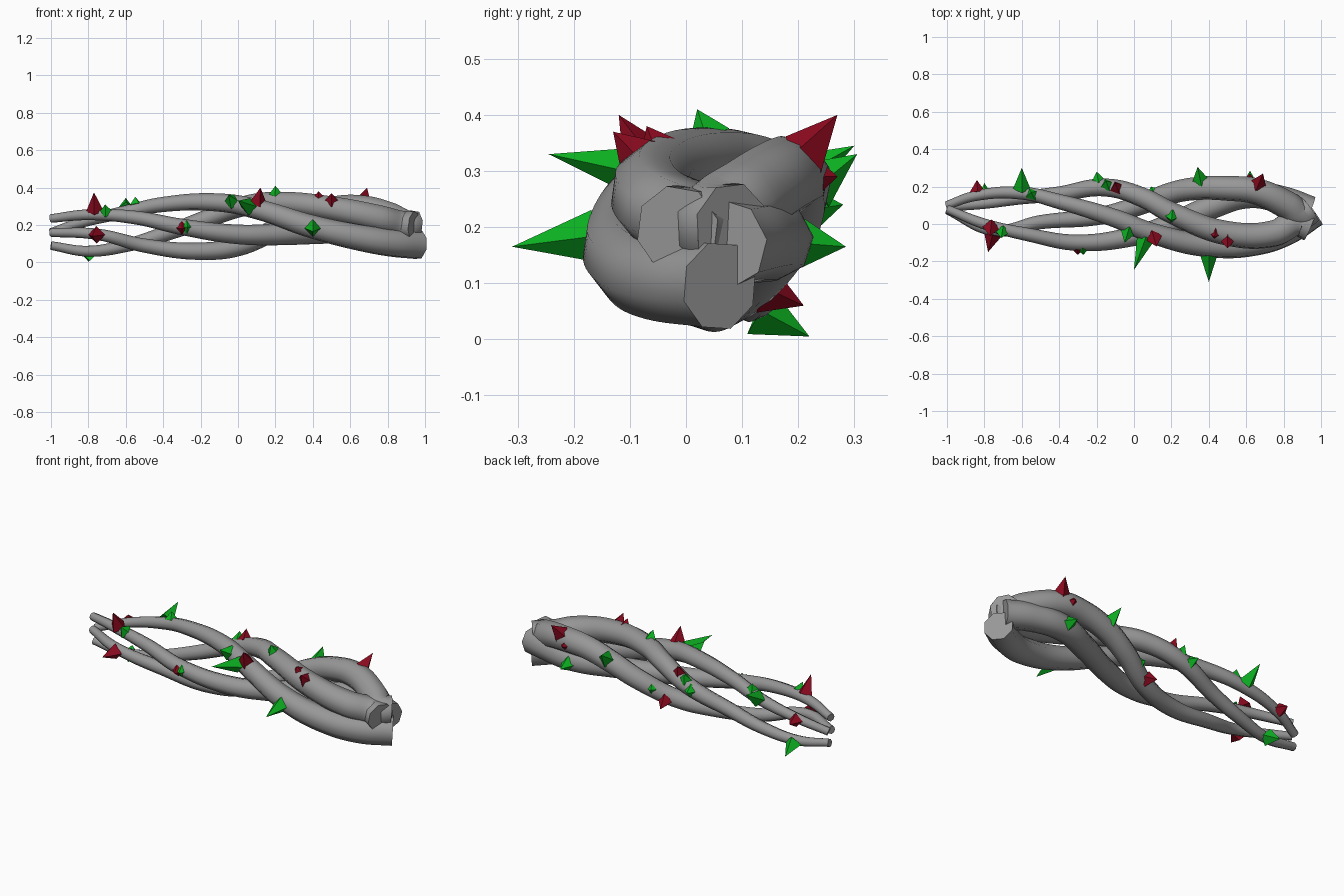
import bpy, bmesh, math
from mathutils import Vector, Matrix

cube = bpy.data.objects.get("Cube")
if cube:
    bpy.data.objects.remove(cube, do_unlink=True)


def material(name, rgb):
    m = bpy.data.materials.new(name)
    m.use_nodes = True
    m.diffuse_color = (*rgb, 1)
    m.node_tree.nodes["Principled BSDF"].inputs["Base Color"].default_value = (*rgb, 1)
    return m


GREY = material("grey_bark", (0.31, 0.31, 0.31))
GREEN = material("green_thorn", (0.004, 0.46, 0.016))
RED = material("dark_red_thorn", (0.27, 0.003, 0.014))


def thickness(x):
    return 0.023 + 0.0295 * (x + 1)


def make_vine(name, path):
    """Tapered tube along a smooth path, turned into a mesh."""
    cu = bpy.data.curves.new(name, "CURVE")
    cu.dimensions = "3D"
    cu.bevel_depth = 1
    cu.bevel_resolution = 2
    cu.resolution_u = 8
    cu.use_fill_caps = True
    sp = cu.splines.new("BEZIER")
    sp.bezier_points.add(len(path) - 1)
    for bp, co in zip(sp.bezier_points, path):
        bp.co = co
        bp.radius = thickness(co[0])
        bp.handle_left_type = bp.handle_right_type = "AUTO"
    cu.materials.append(GREY)
    ob = bpy.data.objects.new(name, cu)
    bpy.context.collection.objects.link(ob)
    bpy.ops.object.select_all(action="DESELECT")
    ob.select_set(True)
    bpy.context.view_layer.objects.active = ob
    bpy.ops.object.convert(target="MESH")
    bpy.ops.object.shade_smooth_by_angle(angle=math.radians(50))


def on_path(path, p):
    """Nearest point to p on the vine's centre line."""
    best = None
    for a, b in zip(path, path[1:]):
        a, b = Vector(a), Vector(b)
        t = max(0, min(1, (p - a).dot(b - a) / (b - a).length_squared))
        q = a.lerp(b, t)
        if best is None or (q - p).length < (best - p).length:
            best = q
    return best


def make_thorn(name, path, tip, mat):
    """Four-sided spike from the vine's surface to the tip."""
    tip = Vector(tip)
    centre = on_path(path, tip)
    d = (tip - centre).normalized()
    base = centre + d * thickness(centre.x) * 0.75
    length = (tip - base).length
    turn = d.to_track_quat("Z", "Y").to_matrix().to_4x4()
    bm = bmesh.new()
    bmesh.ops.create_cone(bm, cap_ends=True, segments=4, depth=length,
                          radius1=min(0.047, 0.03 + 0.18 * length), radius2=0,
                          matrix=Matrix.Translation((base + tip) / 2) @ turn)
    bmesh.ops.remove_doubles(bm, verts=bm.verts, dist=1e-5)
    me = bpy.data.meshes.new(name)
    bm.to_mesh(me)
    bm.free()
    me.materials.append(mat)
    bpy.context.collection.objects.link(bpy.data.objects.new(name, me))


# Four vines winding about each other, their thick ends kinked outward
front_vine = [(-1, .10, .16), (-.85, .15, .21), (-.6, .165, .27), (-.4, .12, .31), (-.1, .03, .32),
              (.1, -.05, .285), (.4, -.115, .19), (.65, -.1, .132), (.82, -.04, .105), (.965, .06, .095)]
low_vine = [(-1, .08, .235), (-.8, 0, .255), (-.55, -.06, .24), (-.3, -.1, .19), (0, -.065, .15),
            (.2, .0, .15), (.4, .085, .162), (.62, .155, .175), (.8, .125, .18), (.94, .07, .17)]
back_vine = [(-1, .075, .16), (-.75, -.035, .15), (-.5, .01, .09), (-.2, .04, .06), (0, .09, .085),
             (.2, .165, .175), (.34, .19, .24), (.5, .19, .285), (.65, .175, .29), (.82, .1, .245),
             (.9, .05, .205), (.94, .08, .2)]
top_vine = [(-1, .09, .09), (-.8, .11, .06), (-.6, .14, .09), (-.4, .16, .15), (-.15, .195, .24),
            (.05, .14, .305), (.2, .06, .32), (.5, -.05, .288), (.75, -.05, .235), (.88, .01, .2),
            (.94, -.015, .195)]

vines = {"front_vine": front_vine, "low_vine": low_vine, "back_vine": back_vine, "top_vine": top_vine}
for name, path in vines.items():
    make_vine(name, path)

# Thorn tips on each vine
green = {
    "front_vine": [(-.6, .3, .345), (-.55, .17, .35), (-.05, -.1, .36), (0, -.245, .33), (.4, -.31, .165)],
    "low_vine": [(-.71, -.075, .31), (-.27, -.165, .19), (.62, .285, .165)],
    "back_vine": [(.34, .305, .33), (.09, .2, .15)],
    "top_vine": [(-.8, .22, .005), (-.2, .28, .24), (-.15, .23, .32), (.2, .02, .41)],
}
red = {
    "front_vine": [(.12, -.12, .4), (-.84, .235, .21)],
    "low_vine": [(-.77, -.065, .375), (-.3, -.165, .18)],
    "back_vine": [(-.78, -.15, .14), (.69, .27, .4), (.62, .27, .29), (.02, .21, .06)],
    "top_vine": [(-.1, .22, .35), (.43, -.07, .38), (.5, -.13, .37)],
}
for label, group, mat in (("green_thorn", green, GREEN), ("red_thorn", red, RED)):
    for vine, tips in group.items():
        for i, tip in enumerate(tips):
            make_thorn(f"{label}_{vine}_{i + 1}", vines[vine], tip, mat)
